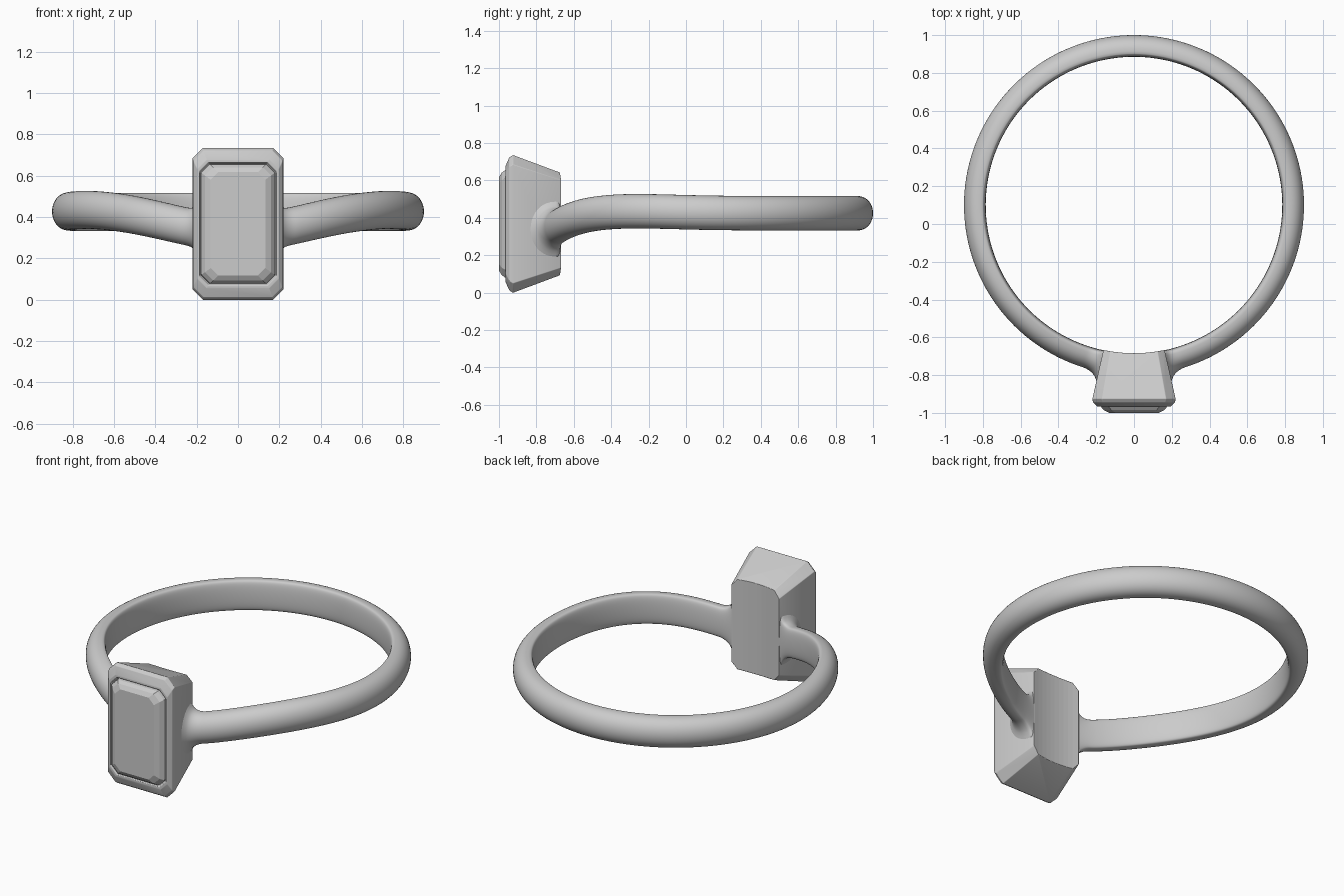
import bpy, bmesh, math
from math import sin, cos, pi, exp

if "Cube" in bpy.data.objects:
    bpy.data.objects.remove(bpy.data.objects["Cube"])

CY, R_IN = 0.1, 0.785      # ring centre (y) and finger radius
HEAD_Z = 0.367             # height of the head's centre


def loft(name, rings):
    """Skin a list of equal-length closed loops and cap both ends."""
    bm = bmesh.new()
    loops = [[bm.verts.new(p) for p in r] for r in rings]
    n = len(loops[0])
    for a, b in zip(loops, loops[1:]):
        for i in range(n):
            bm.faces.new((a[i], a[(i + 1) % n], b[(i + 1) % n], b[i]))
    bm.faces.new(loops[0])
    bm.faces.new(loops[-1])
    bmesh.ops.recalc_face_normals(bm, faces=bm.faces)
    me = bpy.data.meshes.new(name)
    bm.to_mesh(me)
    bm.free()
    ob = bpy.data.objects.new(name, me)
    bpy.context.collection.objects.link(ob)
    return ob


def smooth(ob, angle):
    bpy.ops.object.select_all(action='DESELECT')
    bpy.context.view_layer.objects.active = ob
    ob.select_set(True)
    bpy.ops.object.shade_smooth_by_angle(angle=math.radians(angle))


def cut_corner_rect(y, hx, hz, c):
    """Rectangle with clipped corners, facing the front."""
    quad = [(hx, hz - c), (hx - c, hz), (c - hx, hz), (-hx, hz - c),
            (-hx, c - hz), (c - hx, -hz), (hx - c, -hz), (hx, c - hz)]
    return [(x, y, HEAD_Z + z) for x, z in quad]


# Band: D-shaped section, dipping and flaring where it meets the head
def band_ring(t):
    a = min(t, 2 * pi - t)                       # angle from the front
    zc = 0.424 - 0.1 * exp(-(a / 0.52) ** 2) + 0.012 * exp(-((a - 1.05) / 0.45) ** 2)
    u = min(1, max(0, (0.31 - a) / 0.10))
    flare = 0.065 * (1 - math.sqrt(max(0, 1 - u * u)))
    h = 0.092 + flare
    ring = []
    for k in range(40):
        p = 2 * pi * k / 40
        c, s = cos(p), sin(p)
        if c >= 0:                               # rounded outside
            r = R_IN + 0.03 + (0.085 + flare) * c ** 0.9
            z = h * s
        else:                                    # nearly flat inside
            r = R_IN + 0.03 - 0.03 * abs(c) ** 0.45
            z = h * s
        ring.append((r * sin(t), CY - r * cos(t), zc + z))
    return ring


T0 = 0.14
angles = [T0 + 0.2 * i / 16 for i in range(16)]
mid = [T0 + 0.2 + (2 * pi - 2 * T0 - 0.4) * i / 140 for i in range(141)]
angles = angles + mid + [2 * pi - a for a in reversed(angles)]
band = loft("band", [band_ring(t) for t in angles])
smooth(band, 50)

# Head: tapered setting with a rim and shallow recess
setting = loft("setting", [
    cut_corner_rect(-0.60, 0.147, 0.247, 0.035),
    cut_corner_rect(-0.925, 0.220, 0.368, 0.05),
    cut_corner_rect(-0.945, 0.217, 0.355, 0.05),
    cut_corner_rect(-0.965, 0.197, 0.310, 0.045),
    cut_corner_rect(-0.965, 0.187, 0.297, 0.043),
    cut_corner_rect(-0.950, 0.182, 0.290, 0.042)])

# Finger hole cutter trims the back of the head to the ring's curve
bpy.ops.mesh.primitive_cylinder_add(vertices=160, radius=R_IN - 0.001, depth=3,
                                    location=(0, CY, HEAD_Z))
cutter = bpy.context.object
cutter.name = "finger_hole_cutter"
cutter.hide_render = True
cutter.hide_set(True)
cut = setting.modifiers.new("finger_hole", 'BOOLEAN')
cut.operation, cut.object, cut.solver = 'DIFFERENCE', cutter, 'EXACT'
bev = setting.modifiers.new("soft_edges", 'BEVEL')
bev.width, bev.segments, bev.limit_method = 0.012, 3, 'ANGLE'
bev.angle_limit = math.radians(25)
smooth(setting, 30)

# Stone: step-cut slab standing slightly proud of the rim
stone = loft("stone", [
    cut_corner_rect(-0.94, 0.182, 0.290, 0.042),
    cut_corner_rect(-0.967, 0.176, 0.287, 0.042),
    cut_corner_rect(-0.985, 0.160, 0.274, 0.040),
    cut_corner_rect(-1.0, 0.132, 0.250, 0.036)])
smooth(stone, 15)
